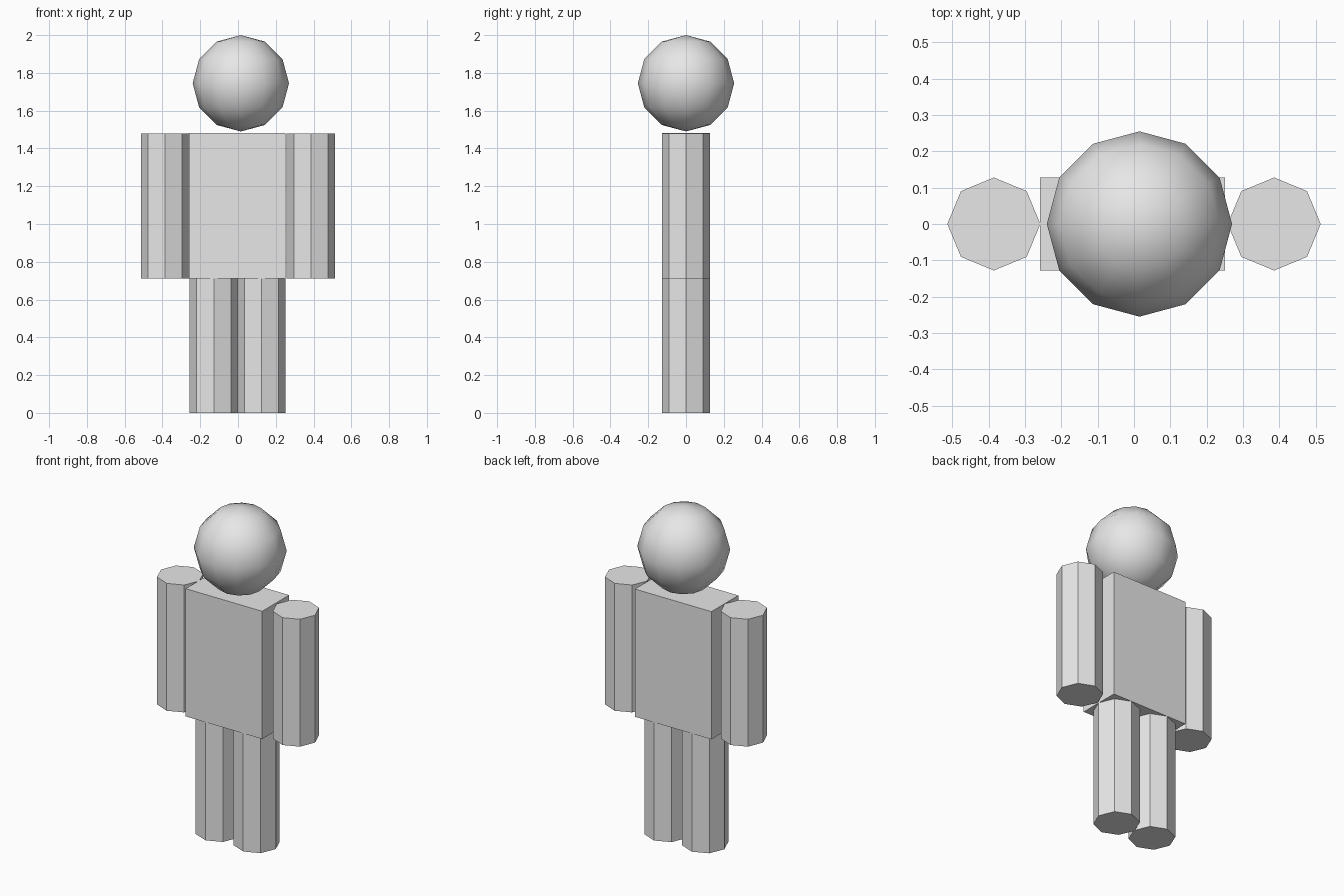
import bpy

cube = bpy.data.objects.get("Cube")
if cube:
    bpy.data.objects.remove(cube, do_unlink=True)

GREY = (0.8, 0.8, 0.8, 1.0)
grey = bpy.data.materials.new("light_grey")
grey.use_nodes = True
grey.diffuse_color = GREY
grey.node_tree.nodes["Principled BSDF"].inputs["Base Color"].default_value = GREY

RADIUS = 0.128      # limb radius, also half the body's depth
HIP = 0.712
SHOULDER = 1.48


def finish(name):
    """Name the active object and give it the material."""
    obj = bpy.context.object
    obj.name = obj.data.name = name
    obj.data.materials.append(grey)
    return obj


def limb(name, x, bottom, top):
    """Upright eight-sided prism with corners on the x and y axes."""
    bpy.ops.mesh.primitive_cylinder_add(
        vertices=8, radius=RADIUS, depth=top - bottom,
        location=(x, 0, (bottom + top) / 2))
    finish(name)


# Torso: a flat box
bpy.ops.mesh.primitive_cube_add(size=1, location=(-0.004, 0, (HIP + SHOULDER) / 2 + 0.001))
torso = finish("torso")
torso.scale = (0.51, 2 * RADIUS, SHOULDER - HIP + 0.002)
bpy.ops.object.transform_apply(location=False, rotation=False, scale=True)

# Arms and legs
for side, sign in (("left", 1), ("right", -1)):
    limb(side + "_arm", sign * 0.386, HIP, SHOULDER)
    limb(side + "_leg", sign * 0.126 - 0.002, 0, HIP + 0.005)

# Head: a coarse, smooth-shaded ball just above the torso
bpy.ops.mesh.primitive_uv_sphere_add(
    segments=12, ring_count=6, radius=0.255, location=(0.015, 0, 1.745))
finish("head")
bpy.ops.object.shade_smooth()
